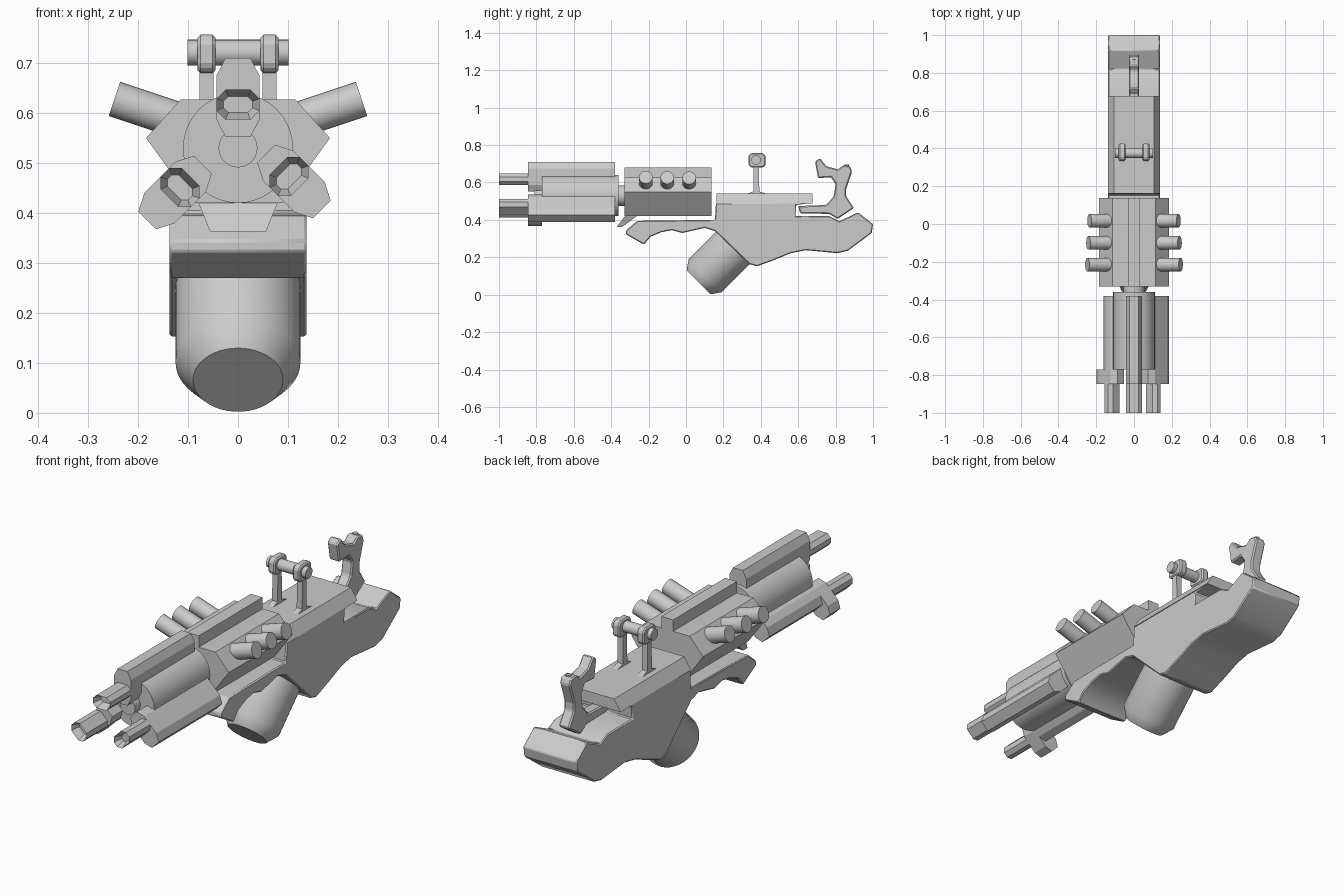
import bpy, bmesh, math
from mathutils import Vector, Matrix

if "Cube" in bpy.data.objects:
    bpy.data.objects.remove(bpy.data.objects["Cube"])

grey = bpy.data.materials.new("plain grey")
grey.use_nodes = True
tone = (0.6, 0.6, 0.6, 1)
grey.diffuse_color = tone
grey.node_tree.nodes["Principled BSDF"].inputs["Base Color"].default_value = tone


def finish(name, bm, bevel=0, smooth=False):
    bmesh.ops.recalc_face_normals(bm, faces=bm.faces[:])
    mesh = bpy.data.meshes.new(name)
    bm.to_mesh(mesh)
    bm.free()
    mesh.materials.append(grey)
    ob = bpy.data.objects.new(name, mesh)
    bpy.context.collection.objects.link(ob)
    if bevel:
        mod = ob.modifiers.new("Bevel", "BEVEL")
        mod.width = bevel
        mod.segments = 1
        mod.limit_method = "ANGLE"
    if smooth:
        bpy.ops.object.select_all(action="DESELECT")
        ob.select_set(True)
        bpy.context.view_layer.objects.active = ob
        bpy.ops.object.shade_smooth_by_angle(angle=math.radians(35))
    return ob


def prism_bm(points, start, end, axis):
    """Extrude a profile: (y, z) points along x, or (x, z) points along y."""
    bm = bmesh.new()
    place = (lambda p: (start, p[0], p[1])) if axis == "x" else (lambda p: (p[0], start, p[1]))
    face = bm.faces.new([bm.verts.new(place(p)) for p in points])
    out = bmesh.ops.extrude_face_region(bm, geom=[face])
    shift = Vector((end - start, 0, 0) if axis == "x" else (0, end - start, 0))
    bmesh.ops.translate(bm, vec=shift, verts=[v for v in out["geom"] if isinstance(v, bmesh.types.BMVert)])
    return bm


def prism(name, points, start, end, axis="x", bevel=0, smooth=False):
    return finish(name, prism_bm(points, start, end, axis), bevel, smooth)


def lathe(name, stations, origin, direction, sides=32):
    """Stack of (distance, radius) rings along a direction."""
    bm = bmesh.new()
    turn = Vector(direction).to_track_quat("Z", "Y")
    rings = []
    for dist, rad in stations:
        ring = []
        for i in range(sides):
            a = math.tau * i / sides
            p = Vector((rad * math.cos(a), rad * math.sin(a), dist))
            ring.append(bm.verts.new(Vector(origin) + turn @ p))
        rings.append(ring)
    for low, high in zip(rings, rings[1:]):
        for i in range(sides):
            j = (i + 1) % sides
            bm.faces.new((low[i], low[j], high[j], high[i]))
    bm.faces.new(rings[0][::-1])
    bm.faces.new(rings[-1])
    return finish(name, bm, smooth=True)


def chamfered(half, low, high, cx, cz):
    """Rectangle with cut corners."""
    return [(half - cx, high), (half, high - cz), (half, low + cz), (half - cx, low),
            (cx - half, low), (-half, low + cz), (-half, high - cz), (cx - half, high)]


# Stock, with foregrip, notch and butt
stock = [(-.32, .345), (-.26, .395), (.155, .4), (.16, .49), (.67, .49), (.59, .48),
         (.585, .42), (.765, .42), (.82, .393), (.92, .44), (1, .377), (.993, .33),
         (.865, .235), (.81, .222), (.64, .238), (.56, .222), (.47, .185), (.38, .152),
         (.34, .163), (.155, .34), (.1, .357), (-.02, .33), (-.075, .345), (-.13, .335),
         (-.19, .31), (-.225, .268), (-.32, .322)]
prism("stock", stock, -.137, .137, bevel=.008, smooth=True)

# Chamfered cover on top of the stock
prism("stock_cover", [(-.138, .488), (.138, .488), (.105, .54), (-.105, .54)], .162, .677, "y")

# Curved hammer in the rear notch
hammer = [(.69, .712), (.717, .73), (.75, .687), (.813, .67), (.84, .692), (.877, .687),
          (.888, .66), (.856, .564), (.856, .527), (.898, .463), (.81, .405), (.765, .432),
          (.61, .435), (.6, .474), (.75, .48), (.79, .527), (.8, .59), (.775, .628), (.706, .623)]
prism("hammer", hammer, -.027, .027, bevel=.006)
lathe("hammer_pin", [(0, .012), (.012, .012)], (0, .86, .683), (0, 0, 1), 12)

# Slanted canister under the stock
lathe("canister", [(0, .09), (.05, .125), (.35, .125)], (0, .067, .066), (0, 1, 1), 48)

# Receiver with top rib and lower front lug
section = [(.115, .627), (.184, .55), (.09, .42), (-.09, .42), (-.184, .55), (-.115, .627)]
prism("receiver", section, -.33, .137, "y")
prism("receiver_rib", [(-.03, .62), (.03, .62), (.03, .68), (-.03, .68)], -.33, .137, "y")
lug = prism_bm([(-.37, .363), (-.34, .363), (-.26, .422), (-.325, .422)], -.08, .08, "x")
for v in lug.verts:
    if v.co.z < .4:
        v.co.x *= .7
finish("receiver_lug", lug)

# Three angled pegs on each side
for side, label in ((1, "left"), (-1, "right")):
    for i, y in enumerate((-.215, -.1, .017)):
        lathe(f"{label}_peg_{i + 1}", [(0, .036), (.15 - .006 * i, .036)],
              (side * .105, y, .581), (side * .95, 0, .316), 24)

# Barrel drum with neck and front hub
lathe("drum", [(0, .11), (.41, .11)], (0, -.77, .53), (0, 1, 0), 40)
lathe("neck", [(0, .055), (.06, .055)], (0, -.375, .53), (0, 1, 0), 24)
lathe("hub", [(0, .039), (.06, .039)], (0, -.81, .53), (0, 1, 0), 24)


# Three barrels: housing, front bracket and hollow muzzle
def barrel(label, x, z, degrees, top):
    place = Matrix.Translation((x, 0, z)) @ Matrix.Rotation(math.radians(degrees), 4, "Y")
    housing = prism(label + "_housing", chamfered(.043, -.065, top, .018, .035), -.845, -.38, "y")
    bracket = prism(label + "_bracket", chamfered(.043, -.065, .093, .018, .035), -.846, -.77, "y")
    bm = prism_bm(chamfered(.043, -.03, .03, .018, .018), -1, -.8, "y")
    bmesh.ops.recalc_face_normals(bm, faces=bm.faces[:])
    front = min(bm.faces, key=lambda f: f.calc_center_median().y)
    bmesh.ops.inset_region(bm, faces=[front], thickness=.015)
    bmesh.ops.translate(bm, vec=(0, .04, 0), verts=front.verts[:])
    muzzle = finish(label + "_muzzle", bm)
    for ob in (housing, bracket, muzzle):
        ob.data.transform(place)


barrel("top_barrel", 0, .617, 0, .093)
barrel("left_barrel", .102, .473, 135, .093)
barrel("right_barrel", -.116, .451, -135, .04)

# Sight: two posts with heads, flared feet and a crossbar
for side, label in ((1, "left"), (-1, "right")):
    c = side * .063
    post = [(.315, .535), (.36, .552), (.362, .69), (.39, .69), (.392, .552), (.445, .535)]
    prism(label + "_sight_post", post, c - .014, c + .014)
    head = [(y + .38, z) for y, z in chamfered(.046, .68, .757, .014, .014)]
    prism(label + "_sight_head", head, c - .018, c + .018, bevel=.006)
lathe("sight_crossbar", [(-.101, .026), (.101, .026)], (0, .375, .721), (1, 0, 0), 24)
